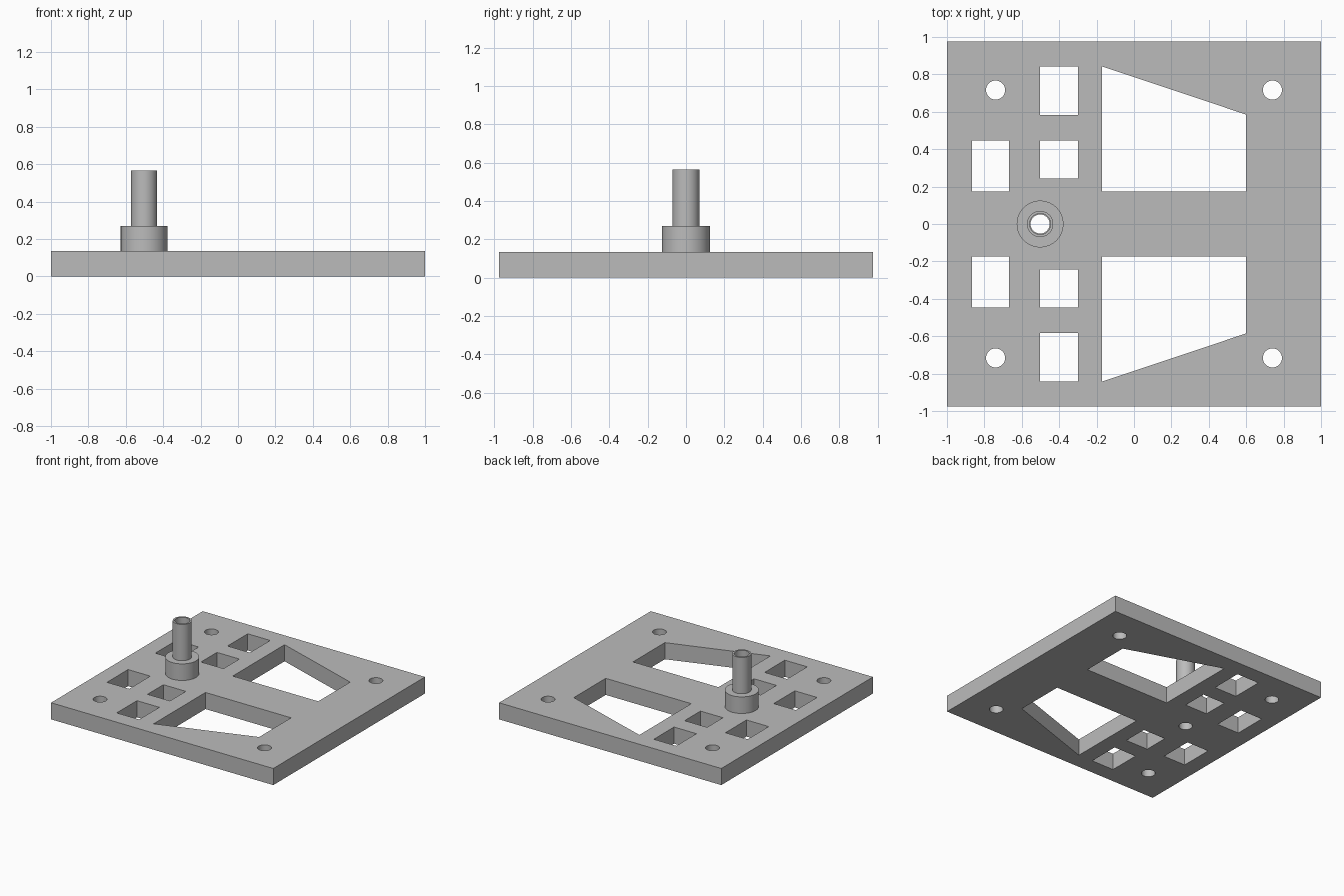
import bpy
import bmesh
from math import cos, sin, tau, radians

cube = bpy.data.objects.get("Cube")
if cube:
    bpy.data.objects.remove(cube, do_unlink=True)

PLATE_TOP = 0.135
POST_X = -0.502
SEGMENTS = 64

grey = bpy.data.materials.new("plain grey")
grey.use_nodes = True
colour = (0.5, 0.5, 0.5, 1)
grey.diffuse_color = colour
grey.node_tree.nodes["Principled BSDF"].inputs["Base Color"].default_value = colour


def finish(bm, name):
    """Turn a bmesh into a named, shaded object."""
    bmesh.ops.recalc_face_normals(bm, faces=bm.faces)
    mesh = bpy.data.meshes.new(name)
    bm.to_mesh(mesh)
    bm.free()
    mesh.materials.append(grey)
    obj = bpy.data.objects.new(name, mesh)
    bpy.context.collection.objects.link(obj)
    bpy.ops.object.select_all(action="DESELECT")
    obj.select_set(True)
    bpy.context.view_layer.objects.active = obj
    bpy.ops.object.shade_smooth_by_angle(angle=radians(30))
    return obj


def rectangle(x0, x1, y0, y1):
    return [(x0, y0), (x1, y0), (x1, y1), (x0, y1)]


def circle(cx, cy, r):
    angles = [tau * i / SEGMENTS for i in range(SEGMENTS)]
    return [(cx + r * cos(a), cy + r * sin(a)) for a in angles]


# Openings on the back half, mirrored to the front half
half_openings = [
    rectangle(-0.502, -0.30, 0.582, 0.842),
    rectangle(-0.502, -0.30, 0.242, 0.446),
    rectangle(-0.867, -0.667, 0.175, 0.446),
    [(-0.17, 0.175), (0.60, 0.175), (0.60, 0.585), (-0.17, 0.842)],
    circle(-0.74, 0.716, 0.051),
    circle(0.74, 0.716, 0.051),
]
outlines = [rectangle(-1, 1, -0.975, 0.975), circle(POST_X, 0, 0.051)]
for opening in half_openings:
    outlines += [opening, [(x, -y) for x, y in opening]]

# Base plate: fill the outline around its openings, then extrude upward
bm = bmesh.new()
for outline in outlines:
    verts = [bm.verts.new((x, y, 0)) for x, y in outline]
    for a, b in zip(verts, verts[1:] + verts[:1]):
        bm.edges.new((a, b))
bmesh.ops.triangle_fill(bm, edges=bm.edges[:], use_beauty=True, normal=(0, 0, 1))
extruded = bmesh.ops.extrude_face_region(bm, geom=bm.faces[:], use_keep_orig=True)
top = [v for v in extruded["geom"] if isinstance(v, bmesh.types.BMVert)]
bmesh.ops.translate(bm, verts=top, vec=(0, 0, PLATE_TOP))
finish(bm, "base_plate")

# Hollow post with a wide collar: closed (radius, height) profile, lathed
profile = [(0.051, PLATE_TOP), (0.125, PLATE_TOP), (0.125, 0.27), (0.07, 0.27),
           (0.07, 0.565), (0.056, 0.565), (0.056, 0.27), (0.051, 0.27)]
bm = bmesh.new()
verts = [bm.verts.new((r, 0, z)) for r, z in profile]
edges = [bm.edges.new(pair) for pair in zip(verts, verts[1:] + verts[:1])]
bmesh.ops.spin(bm, geom=verts + edges, cent=(0, 0, 0), axis=(0, 0, 1),
               angle=tau, steps=SEGMENTS, use_merge=True)
bmesh.ops.remove_doubles(bm, verts=bm.verts, dist=0.0001)
post = finish(bm, "hollow_post")
post.location.x = POST_X
